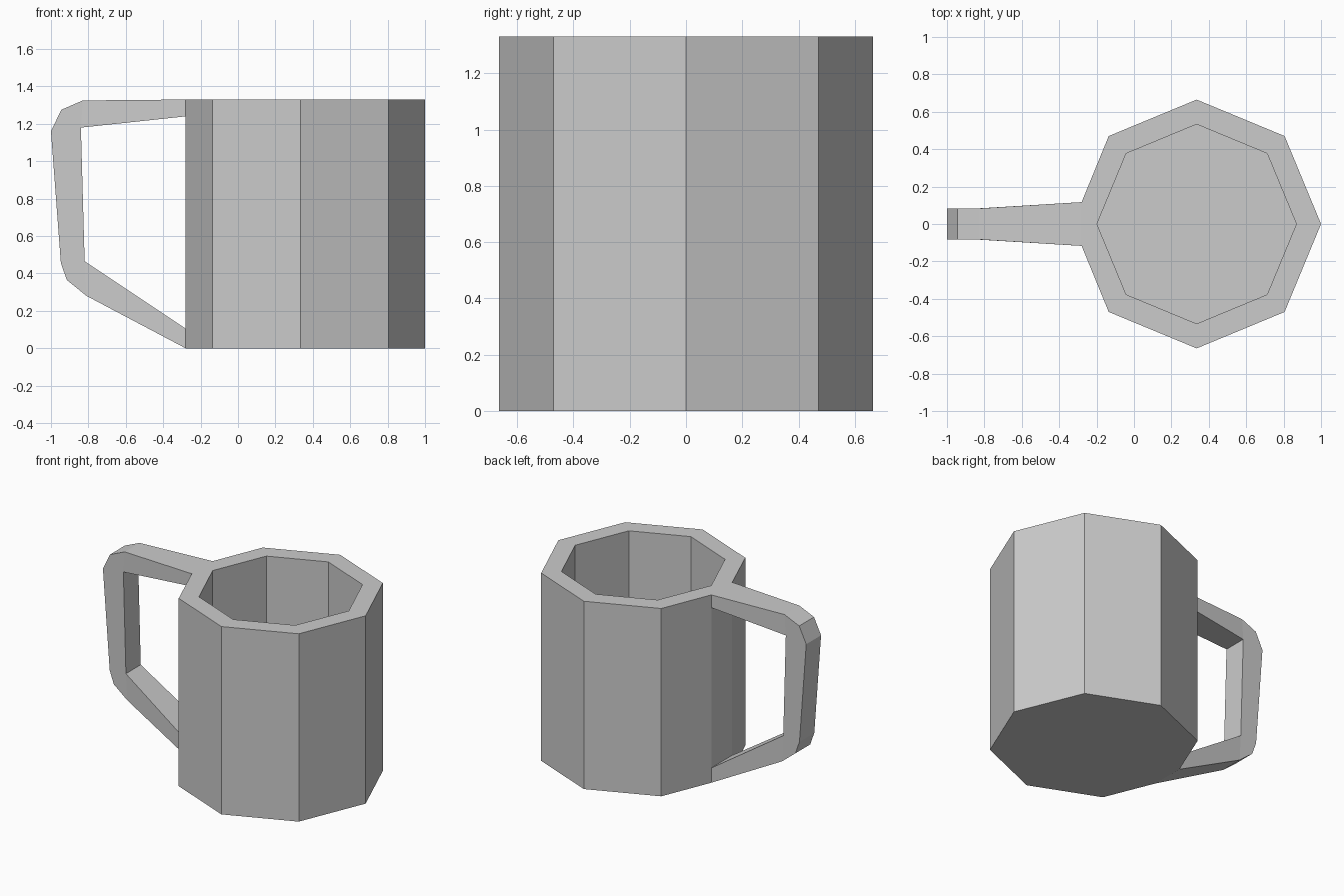
import bpy, bmesh
from math import cos, sin, radians

if "Cube" in bpy.data.objects:
    bpy.data.objects.remove(bpy.data.objects["Cube"])

CX, R_OUT, R_IN, H, FLOOR = 0.335, 0.665, 0.533, 1.33, 0.13
JOIN_X, JOIN_Y = -0.28, 0.117      # flat strip where the handle meets the cup
JOIN_LOW, JOIN_HIGH = 0.105, 1.24  # strip visible between the two handle ends


def finish(name, bm):
    bmesh.ops.remove_doubles(bm, verts=bm.verts, dist=1e-5)
    bmesh.ops.recalc_face_normals(bm, faces=bm.faces)
    mesh = bpy.data.meshes.new(name)
    bm.to_mesh(mesh)
    bm.free()
    obj = bpy.data.objects.new(name, mesh)
    bpy.context.collection.objects.link(obj)
    return obj


def octagon(r):
    return [(CX + r * cos(radians(45 * i)), r * sin(radians(45 * i))) for i in range(8)]


# Cup: octagon whose handle-side corner is cut flat, hollowed by a plain octagon
outer = octagon(R_OUT)
outer[4:5] = [(JOIN_X, JOIN_Y), (JOIN_X, -JOIN_Y)]
inner = octagon(R_IN)
inner_of = [0, 1, 2, 3, 4, 4, 5, 6, 7]

bm = bmesh.new()


def ring(points, z):
    return [bm.verts.new((x, y, z)) for x, y in points]


bottom, top = ring(outer, 0), ring(outer, H)
lip, base = ring(inner, H), ring(inner, FLOOR)
bm.faces.new(bottom[::-1])
bm.faces.new(base)
for i in range(9):
    j = (i + 1) % 9
    a, b = inner_of[i], inner_of[j]
    if i == 4:   # handle strip, left open behind the handle ends
        lo, hi = ring(outer[4:6], JOIN_LOW), ring(outer[4:6], JOIN_HIGH)
        bm.faces.new((lo[0], lo[1], hi[1], hi[0]))
        bm.faces.new((top[i], top[j], lip[a]))
    else:
        bm.faces.new((bottom[i], bottom[j], top[j], top[i]))
        bm.faces.new((top[i], top[j], lip[b], lip[a]))
        bm.faces.new((lip[a], lip[b], base[b], base[a]))
finish("cup", bm)

# Handle: outer profile with bevelled bends, inner profile with sharp corners
out_path = [(JOIN_X, H), (-0.83, 1.325), (-0.945, 1.275), (-1.0, 1.16),
            (-0.947, 0.455), (-0.915, 0.365), (-0.81, 0.28), (JOIN_X, 0)]
in_path = [(JOIN_X, JOIN_HIGH), (-0.84, 1.18), (-0.82, 0.465), (JOIN_X, JOIN_LOW)]
in_of = [0, 1, 1, 1, 2, 2, 2, 3]

bm = bmesh.new()


def side(path, s):
    return [bm.verts.new((x, s * (JOIN_Y if x == JOIN_X else 0.083), z)) for x, z in path]


ol, orr = side(out_path, 1), side(out_path, -1)
il, ir = side(in_path, 1), side(in_path, -1)
for i in range(7):
    bm.faces.new((ol[i], ol[i + 1], orr[i + 1], orr[i]))
    a, b = in_of[i], in_of[i + 1]
    for o, n in ((ol, il), (orr, ir)):
        bm.faces.new((o[i], o[i + 1], n[a]) if a == b else (o[i], o[i + 1], n[b], n[a]))
for i in range(3):
    bm.faces.new((il[i], il[i + 1], ir[i + 1], ir[i]))
finish("handle", bm)
